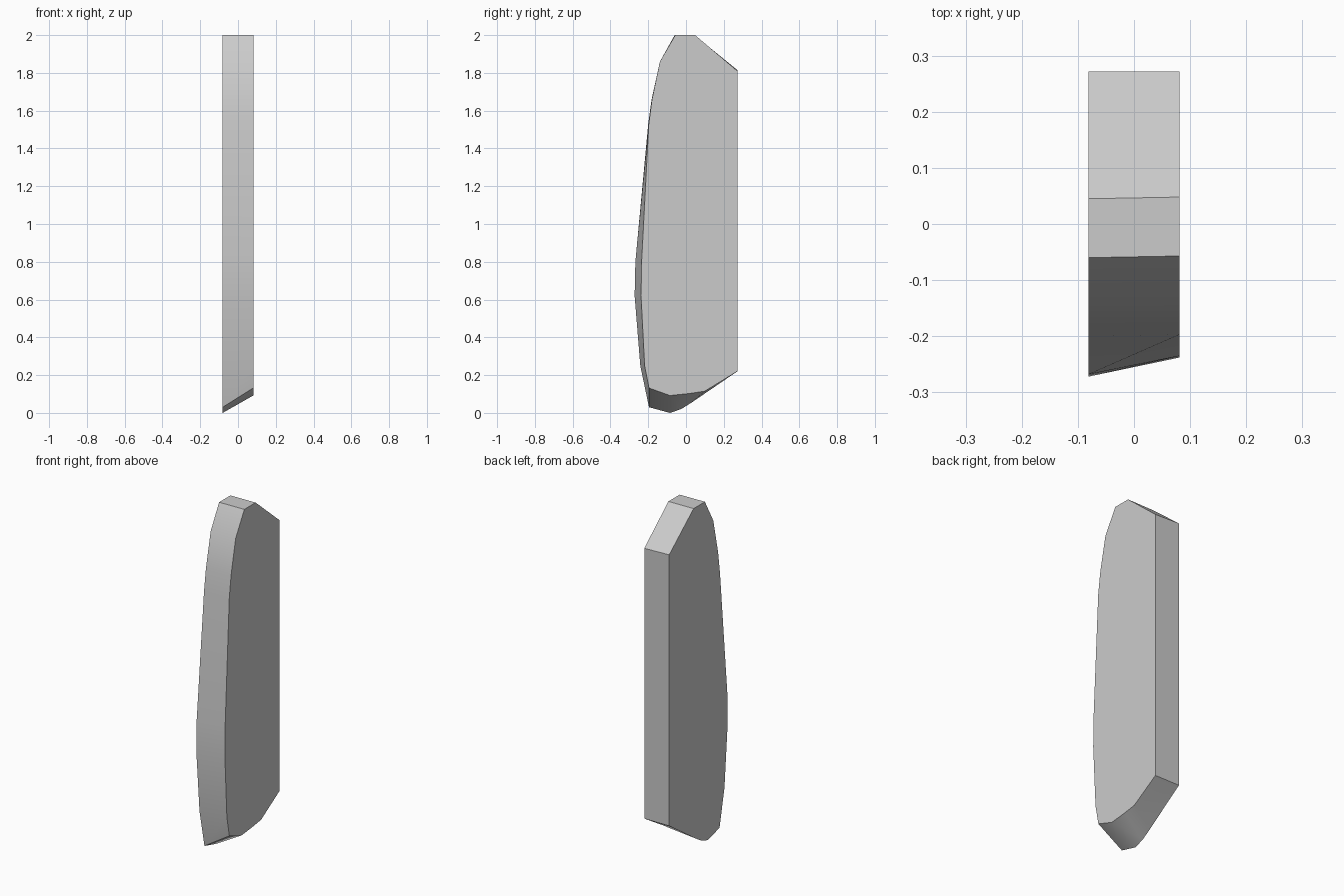
import bpy, bmesh, math

cube = bpy.data.objects.get("Cube")
if cube:
    bpy.data.objects.remove(cube, do_unlink=True)

# One plain grey for the whole slab
grey = bpy.data.materials.new("plain grey")
grey.use_nodes = True
color = (0.6, 0.6, 0.6, 1)
grey.diffuse_color = color
grey.node_tree.nodes["Principled BSDF"].inputs["Base Color"].default_value = color

# Side outlines as (y, z), from the top, down the back, up the curved front
HALF = 0.081
wide_side = [(-0.06, 2), (0.045, 2), (0.272, 1.815), (0.272, 0.22), (0.03, 0.055),
             (-0.026, 0.02), (-0.085, 0), (-0.196, 0.03), (-0.242, 0.25),
             (-0.272, 0.62), (-0.268, 0.8), (-0.2, 1.53), (-0.182, 1.66), (-0.138, 1.86)]
narrow_side = [(-0.057, 2), (0.048, 2), (0.272, 1.81), (0.272, 0.22), (0.1, 0.115),
               (0.02, 0.103), (-0.085, 0.092), (-0.196, 0.132), (-0.219, 0.25),
               (-0.238, 0.62), (-0.235, 0.8), (-0.197, 1.53), (-0.18, 1.66), (-0.138, 1.86)]

# Loft the two outlines into a tapered slab
bm = bmesh.new()
wide = [bm.verts.new((-HALF, y, z)) for y, z in wide_side]
narrow = [bm.verts.new((HALF, y, z)) for y, z in narrow_side]
bm.faces.new(wide)
bm.faces.new(narrow)
for i in range(len(wide)):
    j = (i + 1) % len(wide)
    bm.faces.new((wide[i], wide[j], narrow[j], narrow[i]))
bmesh.ops.recalc_face_normals(bm, faces=bm.faces)

mesh = bpy.data.meshes.new("tapered_slab")
bm.to_mesh(mesh)
bm.free()
mesh.materials.append(grey)
slab = bpy.data.objects.new("tapered_slab", mesh)
bpy.context.collection.objects.link(slab)

# Smooth along the curved rim, crisp at the corners
bpy.ops.object.select_all(action="DESELECT")
slab.select_set(True)
bpy.context.view_layer.objects.active = slab
bpy.ops.object.shade_smooth_by_angle(angle=math.radians(30))
